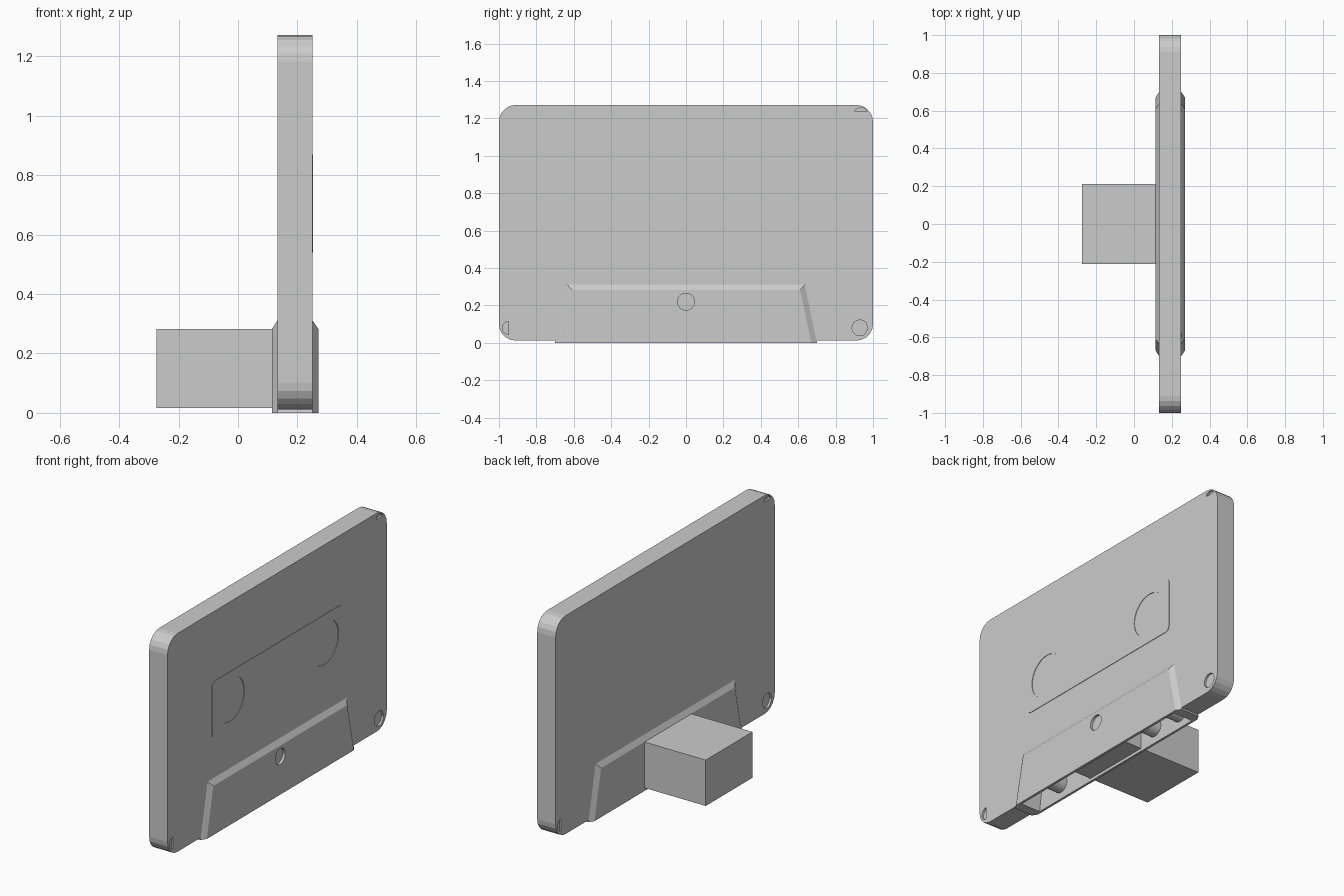
import bpy, bmesh
from math import sin, cos, radians

if "Cube" in bpy.data.objects:
    bpy.data.objects.remove(bpy.data.objects["Cube"])


def loft(name, solids):
    """Each solid is a list of (x, [(y, z), ...]) sections joined along x."""
    bm = bmesh.new()
    for sections in solids:
        rings = [[bm.verts.new((x, y, z)) for y, z in pts] for x, pts in sections]
        n = len(rings[0])
        bm.faces.new(rings[0])
        bm.faces.new(rings[-1])
        for a, b in zip(rings, rings[1:]):
            for i in range(n):
                j = (i + 1) % n
                bm.faces.new((a[i], a[j], b[j], b[i]))
    bmesh.ops.recalc_face_normals(bm, faces=bm.faces)
    me = bpy.data.meshes.new(name)
    bm.to_mesh(me)
    bm.free()
    ob = bpy.data.objects.new(name, me)
    bpy.context.collection.objects.link(ob)
    return ob


def prism(x0, x1, pts):
    return [(x0, pts), (x1, pts)]


def arc(cy, cz, r, a0=0, a1=360, n=32):
    steps = n if a1 - a0 == 360 else n - 1
    return [(cy + r * cos(radians(a0 + (a1 - a0) * i / steps)),
             cz + r * sin(radians(a0 + (a1 - a0) * i / steps))) for i in range(n)]


def rounded(y, z0, z1, r, n=6):
    return (arc(y - r, z1 - r, r, 0, 90, n) + arc(-y + r, z1 - r, r, 90, 180, n)
            + arc(-y + r, z0 + r, r, 180, 270, n) + arc(y - r, z0 + r, r, 270, 360, n))


def trapezoid(bottom, top, z0, z1):
    return [(-bottom, z0), (bottom, z0), (top, z1), (-top, z1)]


def cut(ob, cutter):
    cutter.hide_render = True
    m = ob.modifiers.new("cut", 'BOOLEAN')
    m.object = cutter
    m.solver = 'EXACT'
    bpy.context.view_layer.objects.active = ob
    bpy.ops.object.modifier_apply(modifier=m.name)


X0, X1 = 0.133, 0.25

# main cassette shell
body = loft("cassette_body", [prism(X0, X1, rounded(1.0, 0.012, 1.272, 0.09))])

# thicker bevelled base section, through both faces
wide, narrow = trapezoid(0.70, 0.635, 0, 0.312), trapezoid(0.67, 0.61, 0, 0.283)
base = loft("thick_base", [[(0.115, narrow), (X0, wide), (X1, wide), (0.27, narrow)]])

# open cavity underneath
cavity = loft("cavity_cutter", [prism(0.129, 0.255, trapezoid(0.655, 0.6, -0.1, 0.27))])
cut(body, cavity)
cut(base, cavity)

# central screw hole
hole = loft("hole_cutter", [prism(0.25, 0.3, arc(0, 0.22, 0.045))])
cut(base, hole)

# partial round corner recesses, repeated on the back turned half round
corners = [arc(-0.945, 0.08, 0.036, 95, 265, 12),
           arc(0.93, 0.08, 0.042, 40, 310, 16) + [(0.972, 0.075)],
           arc(0.935, 1.222, 0.036, 25, 155, 10)]
pieces = []
for pts in corners:
    pieces.append(prism(X1 - 0.012, X1 + 0.02, pts))
    pieces.append(prism(X0 - 0.02, X0 + 0.012, [(-y, z) for y, z in pts]))
recess = loft("recess_cutter", pieces)
cut(body, recess)

# thin raised window with two reel openings
window = loft("window_panel", [prism(X1 - 0.001, X1 + 0.003, rounded(0.595, 0.54, 0.87, 0.03))])
reels = loft("reel_cutter", [prism(X1 - 0.02, X1 + 0.03, arc(s * 0.43, 0.71, 0.127, n=40)) for s in (-1, 1)])
cut(window, reels)

for c in (cavity, hole, recess, reels):
    bpy.data.objects.remove(c)

# rear block running into the base
loft("rear_block", [prism(-0.275, 0.2545, trapezoid(0.213, 0.213, 0.017, 0.282))])

# tubes across the cavity
tubes = loft("cavity_tubes", [prism(0.125, 0.258, arc(y, 0.09, 0.05, n=24)) for y in (-0.46, 0.33, 0.54)])
bpy.ops.object.select_all(action='DESELECT')
tubes.select_set(True)
bpy.context.view_layer.objects.active = tubes
bpy.ops.object.shade_smooth_by_angle()
